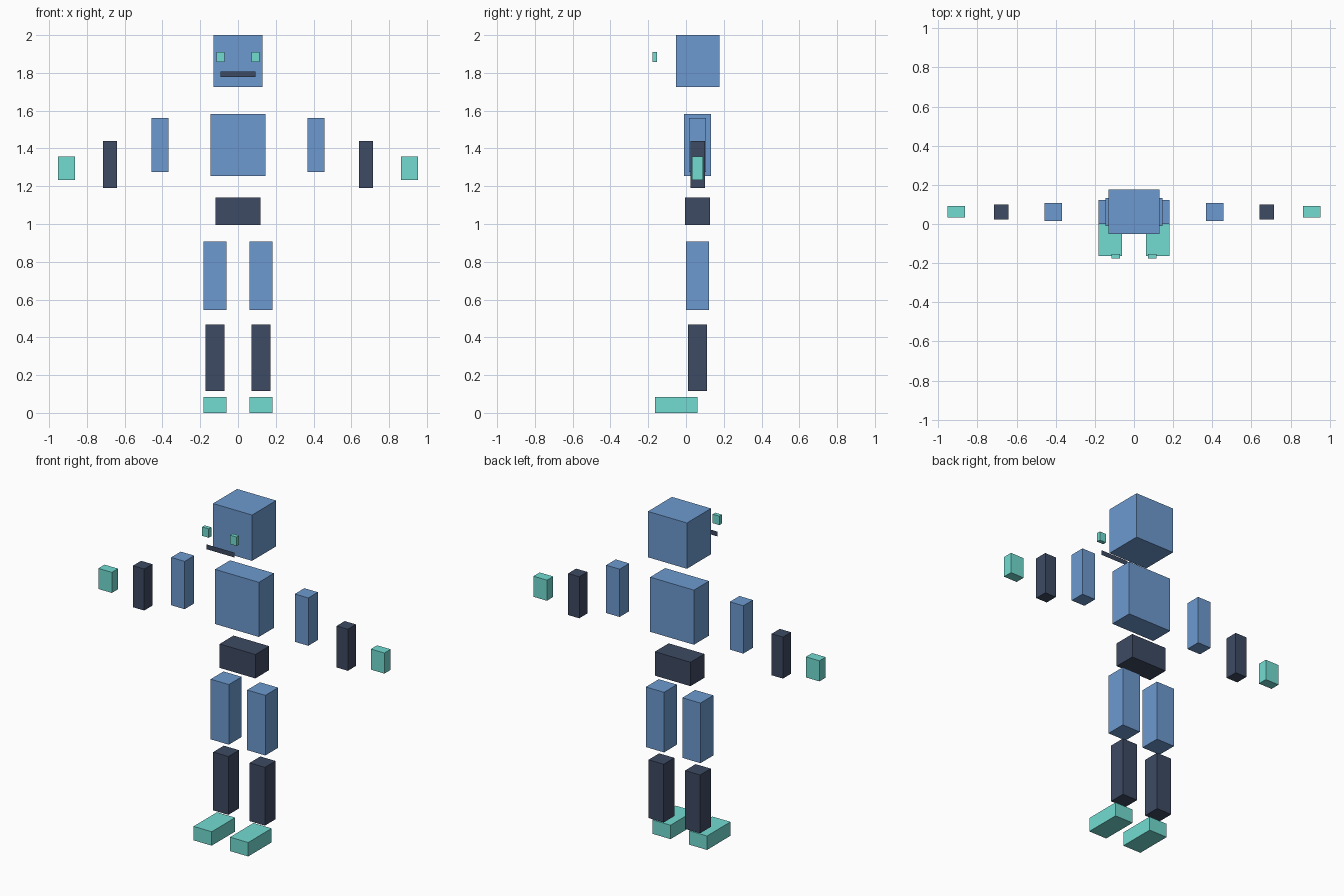
import bpy, bmesh
from mathutils import Vector

if "Cube" in bpy.data.objects:
    bpy.data.objects.remove(bpy.data.objects["Cube"])


def material(name, rgb):
    m = bpy.data.materials.new(name)
    m.diffuse_color = (*rgb, 1.0)
    m.use_nodes = True
    m.node_tree.nodes["Principled BSDF"].inputs["Base Color"].default_value = m.diffuse_color
    return m


BLUE = material("blue", (0.153, 0.323, 0.63))
NAVY = material("navy", (0.048, 0.069, 0.125))
TEAL = material("teal", (0.17, 0.71, 0.64))


def finish(name, bm, mat):
    mesh = bpy.data.meshes.new(name)
    bm.to_mesh(mesh)
    bm.free()
    mesh.materials.append(mat)
    obj = bpy.data.objects.new(name, mesh)
    bpy.context.collection.objects.link(obj)


def box(name, x, y, z, mat):
    """Box from (min, max) ranges on each axis."""
    bm = bmesh.new()
    bmesh.ops.create_cube(bm, size=1.0)
    for v in bm.verts:
        v.co = Vector([lo + (c + 0.5) * (hi - lo) for c, (lo, hi) in zip(v.co, (x, y, z))])
    finish(name, bm, mat)


def pair(name, x, y, z, mat):
    """Matching boxes on both sides of x = 0."""
    box("right_" + name, x, y, z, mat)
    box("left_" + name, (-x[1], -x[0]), y, z, mat)


# Head and body
box("head", (-0.13, 0.13), (-0.052, 0.177), (1.724, 2.0), BLUE)
box("torso", (-0.146, 0.146), (-0.01, 0.133), (1.254, 1.583), BLUE)
box("pelvis", (-0.119, 0.119), (-0.005, 0.127), (0.995, 1.139), NAVY)

# Floating eyes
pair("eye", (0.071, 0.115), (-0.177, -0.153), (1.857, 1.911), TEAL)

# Mouth: flat strip level with the eyes
bm = bmesh.new()
bm.faces.new([bm.verts.new((x, -0.166, z)) for x, z in
              ((-0.092, 1.778), (0.092, 1.778), (0.092, 1.807), (-0.092, 1.807))])
finish("mouth", bm, NAVY)

# Arms
pair("upper_arm", (0.367, 0.457), (0.016, 0.107), (1.274, 1.562), BLUE)
pair("forearm", (0.641, 0.716), (0.023, 0.1), (1.19, 1.44), NAVY)
pair("hand", (0.863, 0.953), (0.032, 0.091), (1.233, 1.357), TEAL)

# Legs
pair("thigh", (0.061, 0.182), (0.0, 0.122), (0.546, 0.908), BLUE)
pair("shin", (0.071, 0.172), (0.01, 0.111), (0.117, 0.468), NAVY)
pair("foot", (0.061, 0.182), (-0.163, 0.06), (0.0, 0.084), TEAL)
